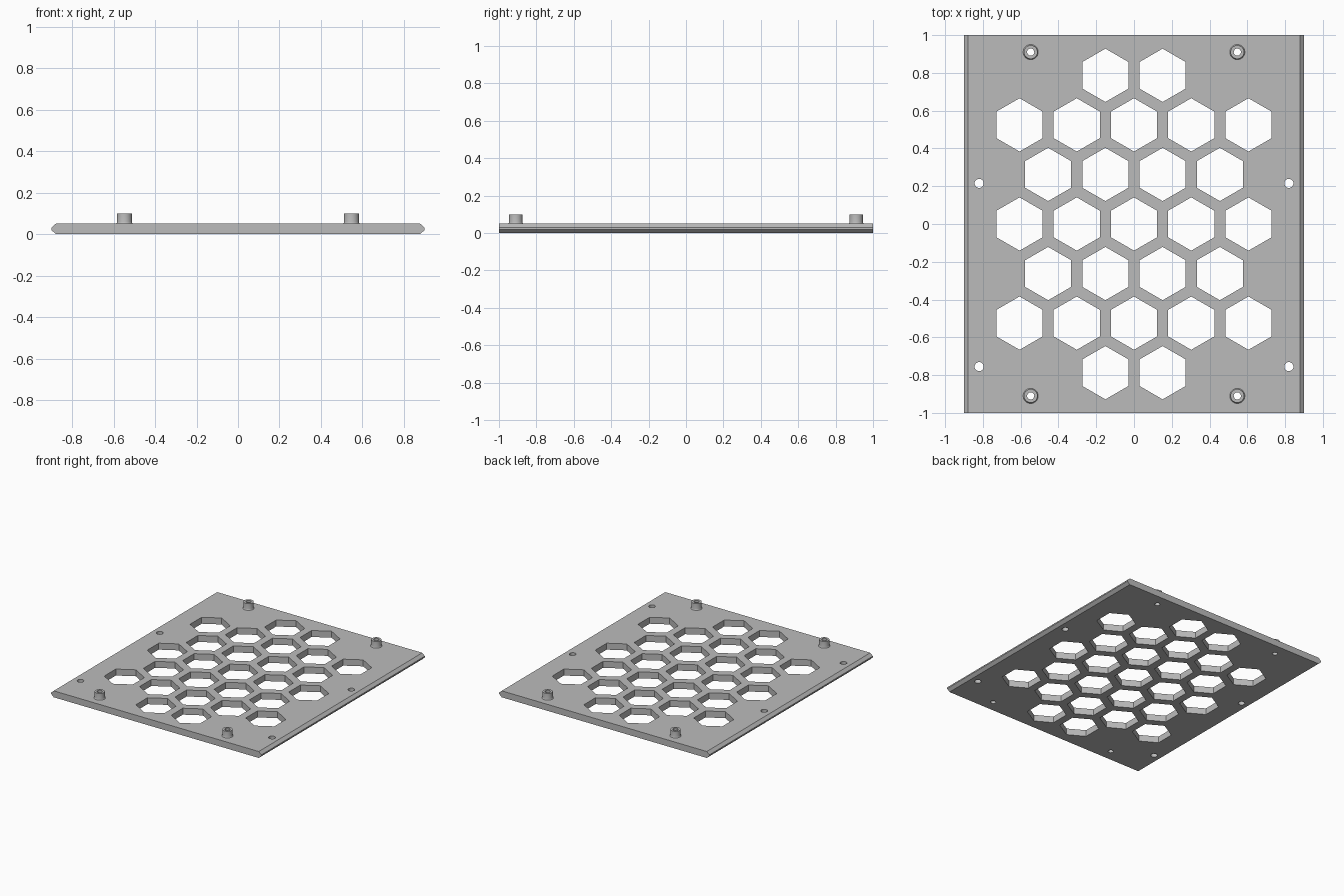
import bpy, bmesh, math
from mathutils import Matrix

if "Cube" in bpy.data.objects:
    bpy.data.objects.remove(bpy.data.objects["Cube"])

THICK = 0.05
PITCH = 0.303                      # hexagon spacing
ROW = PITCH * math.sqrt(3) / 2
BOSSES = [(x, y) for x in (-0.547, 0.547) for y in (-0.91, 0.91)]
SCREWS = [(x, y) for x in (-0.82, 0.82) for y in (-0.755, 0.215)]

grey = bpy.data.materials.new("grey")
grey.diffuse_color = (0.5, 0.5, 0.5, 1)
grey.use_nodes = True
grey.node_tree.nodes["Principled BSDF"].inputs["Base Color"].default_value = grey.diffuse_color


def make_object(name, bm):
    bmesh.ops.recalc_face_normals(bm, faces=bm.faces)
    mesh = bpy.data.meshes.new(name)
    bm.to_mesh(mesh)
    bm.free()
    obj = bpy.data.objects.new(name, mesh)
    bpy.context.collection.objects.link(obj)
    mesh.materials.append(grey)
    return obj


def add_prism(bm, x, y, radius, sides, turn=0.0):
    bmesh.ops.create_cone(
        bm, cap_ends=True, segments=sides, radius1=radius, radius2=radius, depth=0.3,
        matrix=Matrix.Translation((x, y, 0.025)) @ Matrix.Rotation(turn, 4, 'Z'))


# Plate: bevelled cross-section extruded front to back
profile = [(-0.878, 0), (0.878, 0), (0.9, 0.02), (0.9, 0.03), (0.878, THICK),
           (-0.878, THICK), (-0.9, 0.03), (-0.9, 0.02)]
bm = bmesh.new()
face = bm.faces.new([bm.verts.new((x, -1, z)) for x, z in profile])
new = bmesh.ops.extrude_face_region(bm, geom=[face])["geom"]
bmesh.ops.translate(bm, vec=(0, 2, 0),
                    verts=[v for v in new if isinstance(v, bmesh.types.BMVert)])
plate = make_object("vent_plate", bm)

# Openings: honeycomb, screw holes and bores under the bosses
bm = bmesh.new()
rows = {-3: 2, -2: 5, -1: 4, 0: 5, 1: 4, 2: 5, 3: 2}
for row, count in rows.items():
    for i in range(count):
        add_prism(bm, (i - (count - 1) / 2) * PITCH, row * ROW, 0.141, 6, math.radians(0))
for x, y in SCREWS:
    add_prism(bm, x, y, 0.024, 32)
for x, y in BOSSES:
    add_prism(bm, x, y, 0.019, 32)
cutter = make_object("hole_cutter", bm)
cutter.hide_render = True

cut = plate.modifiers.new("holes", 'BOOLEAN')
cut.operation = 'DIFFERENCE'
cut.solver = 'EXACT'
cut.object = cutter
bpy.context.view_layer.objects.active = plate
bpy.ops.object.modifier_apply(modifier=cut.name)
bpy.data.objects.remove(cutter)

# Bosses: hollow posts with a flared foot
section = [(0.019, THICK), (0.040, THICK), (0.037, THICK + 0.004),
           (0.036, THICK + 0.008), (0.036, 0.1), (0.019, 0.1)]
SEG = 32
for n, (x, y) in enumerate(BOSSES):
    bm = bmesh.new()
    rings = [[bm.verts.new((x + r * math.cos(2 * math.pi * s / SEG),
                            y + r * math.sin(2 * math.pi * s / SEG), z))
              for r, z in section] for s in range(SEG)]
    for s in range(SEG):
        a, b = rings[s], rings[(s + 1) % SEG]
        for k in range(len(section)):
            j = (k + 1) % len(section)
            bm.faces.new((a[k], b[k], b[j], a[j]))
    make_object(f"mounting_boss_{n + 1}", bm)

# Smooth the round walls, keep the corners crisp
bpy.ops.object.select_all(action='SELECT')
bpy.ops.object.shade_smooth_by_angle(angle=math.radians(30))
